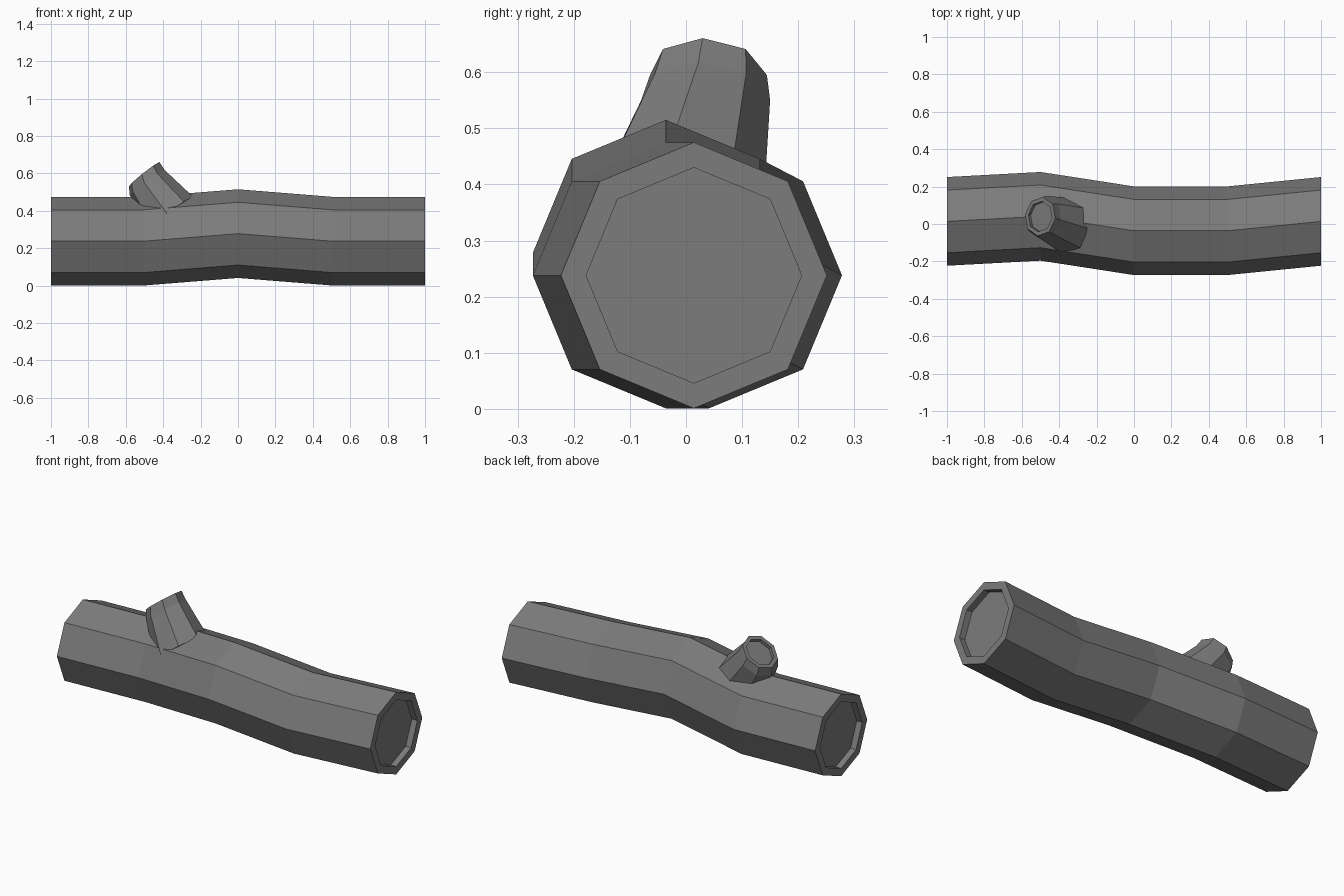
import bpy, bmesh, math
from mathutils import Vector

old = bpy.data.objects.get("Cube")
if old:
    bpy.data.objects.remove(old, do_unlink=True)

SIDES = 8

# Single bark colour
bark = bpy.data.materials.new("grey_bark")
bark.use_nodes = True
colour = (0.2, 0.2, 0.2, 1)
bark.diffuse_color = colour
bark.node_tree.nodes["Principled BSDF"].inputs["Base Color"].default_value = colour


def add_ring(bm, centre, normal, radius):
    """Octagon around centre, with one corner pointing up."""
    n = Vector(normal).normalized()
    side = Vector((0, 0, 1)).cross(n).normalized()
    up = n.cross(side)
    ring = []
    for i in range(SIDES):
        a = math.tau * i / SIDES
        ring.append(bm.verts.new(Vector(centre) + radius * (math.cos(a) * up + math.sin(a) * side)))
    return ring


def tube(name, sections):
    """Faceted tube through (centre, normal, radius) sections, capped at both ends."""
    bm = bmesh.new()
    rings = [add_ring(bm, *s) for s in sections]
    for a, b in zip(rings, rings[1:]):
        for i in range(SIDES):
            j = (i + 1) % SIDES
            bm.faces.new((a[i], a[j], b[j], b[i]))
    bm.faces.new(rings[0][::-1])
    bm.faces.new(rings[-1])
    bmesh.ops.recalc_face_normals(bm, faces=bm.faces)
    mesh = bpy.data.meshes.new(name)
    bm.to_mesh(mesh)
    bm.free()
    mesh.materials.append(bark)
    obj = bpy.data.objects.new(name, mesh)
    bpy.context.collection.objects.link(obj)
    return obj


def hollow(centre, normal, inner, depth):
    """Sections that fold a tube end inward into a shallow recess."""
    c, n = Vector(centre), Vector(normal).normalized()
    return [(c, n, inner), (c - n * depth, n, inner)]


# Log trunk: gently bent, hollowed at both ends
X = (1, 0, 0)
path = [(-1, 0.014, 0.238), (-0.5, 0.041, 0.238), (0, -0.036, 0.278),
        (0.5, -0.036, 0.238), (1, 0.014, 0.238)]
trunk = [(p, X, 0.237) for p in path]
left_end = hollow(path[-1], X, 0.192, 0.035)
right_end = [((x + 0.035 * k, y, z), X, 0.192) for k in (1, 0) for x, y, z in path[:1]]
tube("log_trunk", right_end + trunk + left_end)

# Branch stub: flared into the trunk, bending up to a hollowed tip
tip, tip_dir = (-0.502, 0.04, 0.595), (-0.62, 0.08, 0.78)
tube("branch_stub", [
    ((-0.36, -0.01, 0.385), (-0.6, 0.08, 0.8), 0.151),
    ((-0.485, 0.035, 0.55), (-0.58, 0.08, 0.82), 0.116),
    (tip, tip_dir, 0.105),
] + hollow(tip, tip_dir, 0.082, 0.02))
